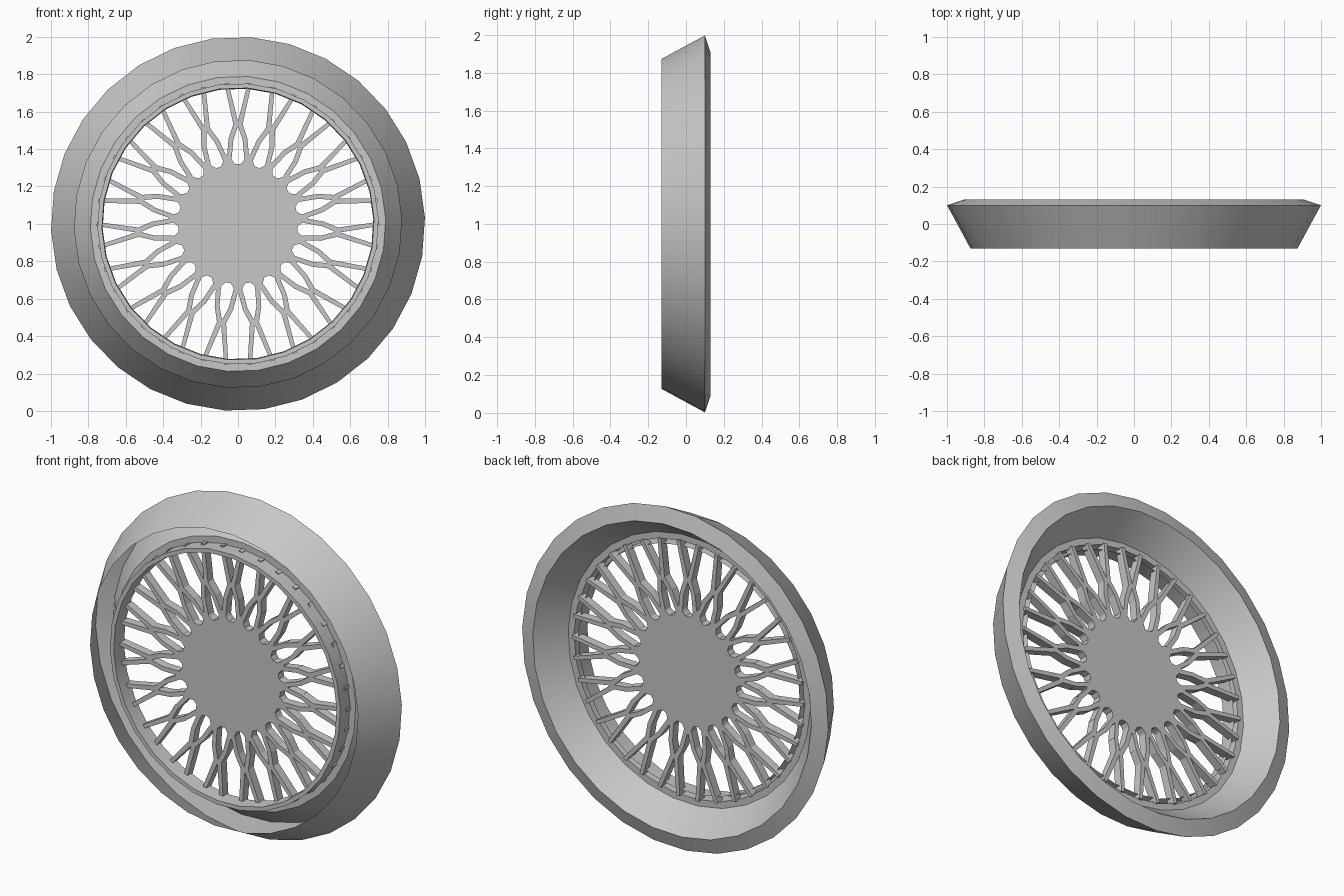
import bpy, bmesh, math
from math import sin, cos, radians

cube = bpy.data.objects.get("Cube")
if cube:
    bpy.data.objects.remove(cube, do_unlink=True)

SIDES = 30          # facets around the rim
SPOKES = 19         # double-forked spokes
STEP = 360 / SPOKES
FRONT, BACK = -0.065, -0.015

grey = bpy.data.materials.new("alloy_grey")
grey.use_nodes = True
colour = (0.57, 0.57, 0.57, 1)
grey.diffuse_color = colour
grey.node_tree.nodes["Principled BSDF"].inputs["Base Color"].default_value = colour


def finish(bm, name, smooth=False):
    bmesh.ops.recalc_face_normals(bm, faces=bm.faces)
    mesh = bpy.data.meshes.new(name)
    bm.to_mesh(mesh)
    bm.free()
    mesh.materials.append(grey)
    obj = bpy.data.objects.new(name, mesh)
    bpy.context.collection.objects.link(obj)
    if smooth:
        bpy.ops.object.select_all(action='DESELECT')
        obj.select_set(True)
        bpy.context.view_layer.objects.active = obj
        bpy.ops.object.shade_smooth_by_angle(angle=radians(25))


def polar(r, degrees, y):
    a = radians(degrees)          # measured from the top
    return (r * sin(a), y, 1 + r * cos(a))


def prism(bm, outline):
    """Extrude an outline of (radius, angle) points from front to back."""
    f = [bm.verts.new(polar(r, a, FRONT)) for r, a in outline]
    b = [bm.verts.new(polar(r, a, BACK)) for r, a in outline]
    bm.faces.new(f)
    bm.faces.new(b[::-1])
    for i in range(len(f)):
        j = (i + 1) % len(f)
        bm.faces.new((f[i], b[i], b[j], f[j]))


def bar(bm, start, end, w0, w1):
    """Tapered bar between two (radius, angle) points."""
    x0, _, z0 = polar(*start, 0)
    x1, _, z1 = polar(*end, 0)
    d = math.hypot(x1 - x0, z1 - z0)
    nx, nz = -(z1 - z0) / d / 2, (x1 - x0) / d / 2
    pts = [(x0 + nx * w0, z0 + nz * w0), (x1 + nx * w1, z1 + nz * w1),
           (x1 - nx * w1, z1 - nz * w1), (x0 - nx * w0, z0 - nz * w0)]
    prism(bm, [(math.hypot(x, z - 1), math.degrees(math.atan2(x, z - 1))) for x, z in pts])


def shell(name, profile):
    """Revolve an open (radius, y) profile around the axle."""
    bm = bmesh.new()
    loops = [[bm.verts.new(polar(r, 4 + 360 * i / SIDES, y)) for r, y in profile]
             for i in range(SIDES)]
    for i in range(SIDES):
        a, b = loops[i], loops[(i + 1) % SIDES]
        for k in range(len(profile) - 1):
            bm.faces.new((a[k], a[k + 1], b[k + 1], b[k]))
    finish(bm, name, smooth=True)


# Sheet rim: flared outer wall, back edge, inner cone with an open groove
# between them, then a step and a raised collar round the spokes
shell("rim", [(0.875, -0.13), (1.0, 0.10), (0.91, 0.13), (0.79, -0.03),
              (0.752, -0.03), (0.752, -0.12), (0.728, -0.12), (0.724, -0.03)])

# Hub plate with a notch under each spoke and a tooth between them
bm = bmesh.new()
outline = []
for i in range(SPOKES):
    c = i * STEP
    outline += [(0.34, c - 5.2), (0.32, c - 2.5), (0.32, c + 2.5), (0.34, c + 5.2),
                (0.375, c + 7), (0.375, c + STEP - 7)]
prism(bm, outline)
finish(bm, "hub")

# Lattice spokes: two legs from the hub meet at a knot and fork out to the rim
bm = bmesh.new()
for i in range(SPOKES):
    c = i * STEP
    for s in (-1, 1):
        bar(bm, (0.355, c + s * 7.6), (0.46, c + s * 4.6), 0.026, 0.026)
        bar(bm, (0.455, c + s * 4.7), (0.54, c + s * 0.9), 0.026, 0.028)
        bar(bm, (0.52, c + s * 0.8), (0.755, c + s * STEP / 4), 0.028, 0.022)
finish(bm, "lattice_spokes")
